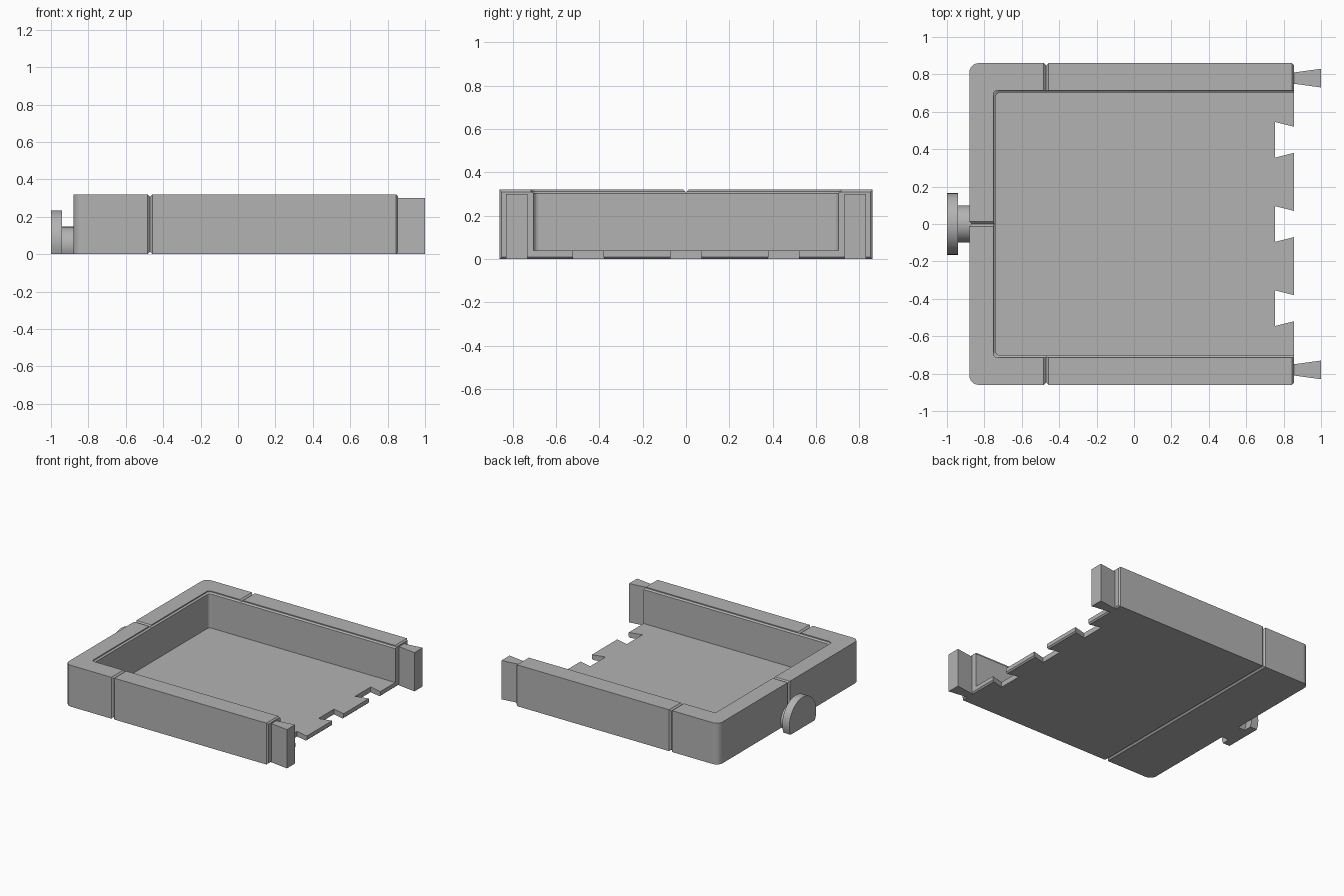
import bpy, bmesh, math
from mathutils import Vector

if "Cube" in bpy.data.objects:
    bpy.data.objects.remove(bpy.data.objects["Cube"])

grey = bpy.data.materials.new("plain_grey")
grey.diffuse_color = (0.45, 0.45, 0.45, 1)
grey.use_nodes = True
grey.node_tree.nodes["Principled BSDF"].inputs["Base Color"].default_value = grey.diffuse_color


def finish(name, bm):
    bmesh.ops.recalc_face_normals(bm, faces=bm.faces[:])
    me = bpy.data.meshes.new(name)
    bm.to_mesh(me)
    bm.free()
    me.materials.append(grey)
    ob = bpy.data.objects.new(name, me)
    bpy.context.collection.objects.link(ob)
    return ob


def loft(name, rings):
    """Closed solid through equal-sized rings of points."""
    bm = bmesh.new()
    loops = [[bm.verts.new(p) for p in r] for r in rings]
    for a, b in zip(loops, loops[1:]):
        for i in range(len(a)):
            j = (i + 1) % len(a)
            bm.faces.new((a[i], a[j], b[j], b[i]))
    bm.faces.new(loops[0])
    bm.faces.new(loops[-1])
    return finish(name, bm)


def prism(name, pts, z0, z1):
    return loft(name, [[(x, y, z) for x, y in pts] for z in (z0, z1)])


def cut(target, cutter):
    """Subtract the cutter and remove it."""
    m = target.modifiers.new("cut", 'BOOLEAN')
    m.operation, m.solver, m.object = 'DIFFERENCE', 'EXACT', cutter
    bpy.context.view_layer.update()
    dg = bpy.context.evaluated_depsgraph_get()
    me = bpy.data.meshes.new_from_object(target.evaluated_get(dg))
    target.modifiers.clear()
    target.data = me
    bpy.data.objects.remove(cutter)


def groove(target, centre, along, inward, length, half=0.013, depth=0.013):
    """V groove: runs along one axis, cuts inward from a face."""
    c, a, n = Vector(centre), Vector(along), Vector(inward)
    s = a.cross(n)
    tri = [c - n * depth + s * half * 2, c - n * depth - s * half * 2, c + n * depth]
    cut(target, loft("groove_cutter", [[p + a * t for p in tri] for t in (-length / 2, length / 2)]))


# Tray block: rounded at the handle end, chamfered at the open end
X0, X1, Y, H = -0.88, 0.855, 0.86, 0.32
bm = bmesh.new()
bmesh.ops.create_cube(bm, size=1)
for v in bm.verts:
    v.co = (X1 if v.co.x > 0 else X0, math.copysign(Y, v.co.y), H if v.co.z > 0 else 0)
ends = [e for e in bm.edges if all(v.co.x > 0 for v in e.verts)]
bmesh.ops.bevel(bm, geom=ends, offset=0.01, segments=1, affect='EDGES')
corners = [e for e in bm.edges if all(v.co.x < 0 for v in e.verts)
           and abs(e.verts[0].co.z - e.verts[1].co.z) > 0.1]
bmesh.ops.bevel(bm, geom=corners, offset=0.05, segments=6, profile=0.5, affect='EDGES')
tray = finish("tray", bm)


# Cavity, open at one end, with a chamfered lip
def cavity_ring(grow, z):
    x, y, r = -0.74 - grow, 0.703 + grow, 0.025
    pts = [(1.1, -y, z), (1.1, y, z)]
    for sy, angles in ((1, range(90, 181, 18)), (-1, range(180, 271, 18))):
        for a in angles:
            t = math.radians(a)
            pts.append((x + r + r * math.cos(t), sy * (y - r) + r * math.sin(t), z))
    return pts


cut(tray, loft("cavity_cutter", [cavity_ring(g, z) for g, z in
                                 ((0, 0.04), (0, 0.303), (0.012, 0.312), (0.012, 0.4))]))

# Dovetail notches in the floor edge
for yc in (-0.45, 0, 0.45):
    cut(tray, prism("notch_cutter", [(0.755, yc - 0.095), (0.755, yc + 0.095),
                                     (0.875, yc + 0.065), (0.875, yc - 0.065)], -0.1, 0.1))

# Score grooves around the body and across the handle wall
GX = -0.47
groove(tray, (GX, 0, 0), (0, 1, 0), (0, 0, 1), 2)
groove(tray, (GX, 0, H), (0, 1, 0), (0, 0, -1), 2)
for s in (-1, 1):
    groove(tray, (GX, s * Y, H / 2), (0, 0, 1), (0, -s, 0), 0.6)
groove(tray, (-0.85, 0, H), (1, 0, 0), (0, 0, -1), 0.4)
groove(tray, (X0, 0, 0.25), (0, 0, 1), (1, 0, 0), 0.22)

# Dovetail connectors on the wall ends
for s, side in ((-1, "front"), (1, "back")):
    prism(side + "_connector", [(0.84, s * 0.78 - 0.028), (1.0, s * 0.78 - 0.05),
                                (1.0, s * 0.78 + 0.05), (0.84, s * 0.78 + 0.028)], 0, 0.30)


# Knob: disc and neck, both flattened at the base
def flat_disc(name, x0, x1, r, zc):
    a0 = -math.asin(zc / r)
    n = 20
    angles = [a0 + (math.pi - 2 * a0) * i / n for i in range(n + 1)]
    ob = loft(name, [[(x, r * math.cos(a), zc + r * math.sin(a)) for a in angles] for x in (x0, x1)])
    with bpy.context.temp_override(active_object=ob, object=ob, selected_objects=[ob],
                                   selected_editable_objects=[ob]):
        bpy.ops.object.shade_smooth_by_angle(angle=math.radians(30))


flat_disc("knob_disc", -1.0, -0.94, 0.165, 0.07)
flat_disc("knob_neck", -0.945, -0.86, 0.1, 0.047)
